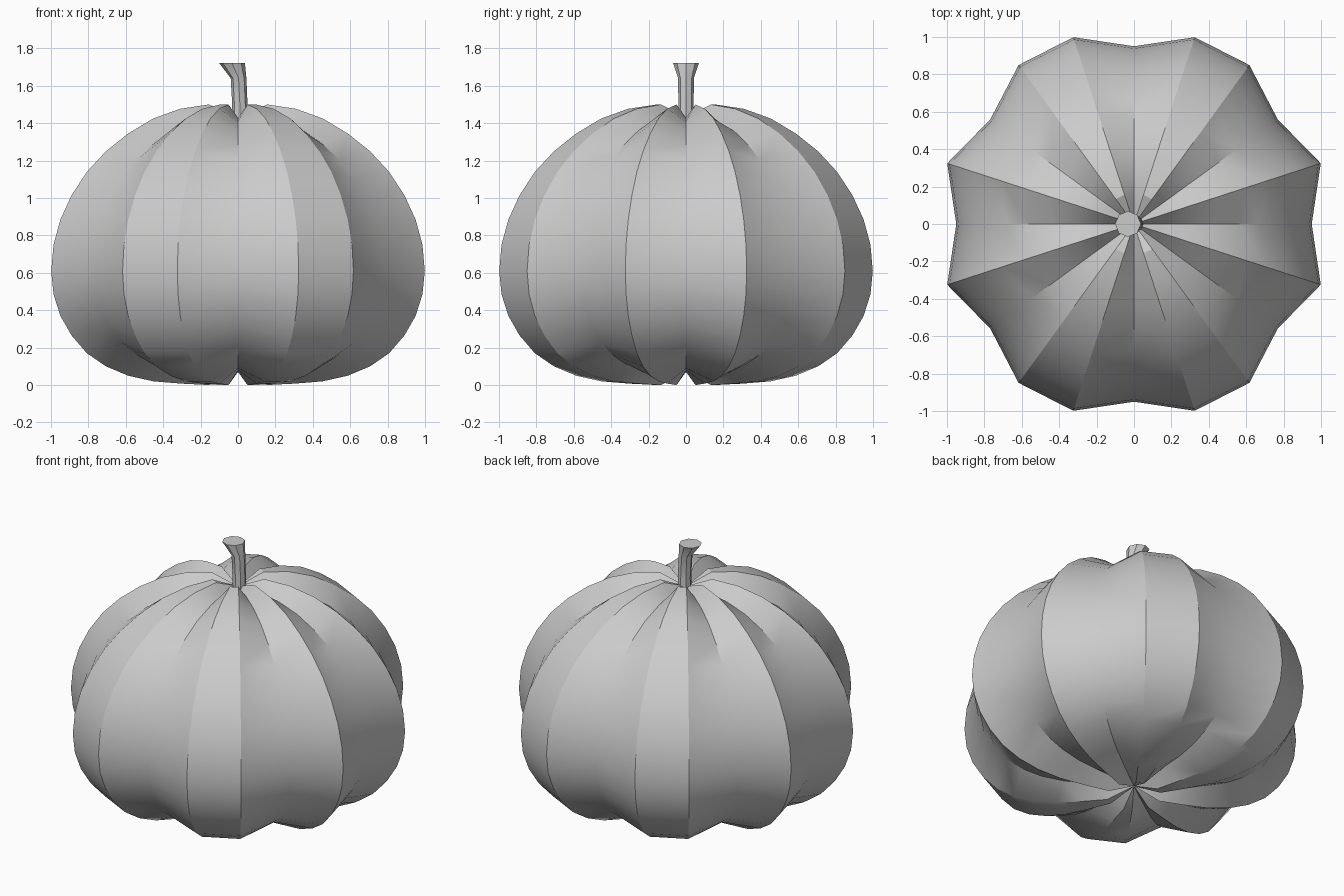
import bpy, bmesh
from math import sin, cos, pi, radians

if "Cube" in bpy.data.objects:
    bpy.data.objects.remove(bpy.data.objects["Cube"])


def loft(name, rings, caps):
    """Skin a list of rings (a one-point ring is a pole)."""
    bm = bmesh.new()
    rows = [[bm.verts.new(p) for p in ring] for ring in rings]
    for a, b in zip(rows, rows[1:]):
        n = max(len(a), len(b))
        for i in range(n):
            j = (i + 1) % n
            if len(a) == 1:
                bm.faces.new((a[0], b[j], b[i]))
            elif len(b) == 1:
                bm.faces.new((a[i], a[j], b[0]))
            else:
                bm.faces.new((a[i], a[j], b[j], b[i]))
    if caps:
        bm.faces.new(rows[0][::-1])
        bm.faces.new(rows[-1])
    bmesh.ops.recalc_face_normals(bm, faces=bm.faces)
    mesh = bpy.data.meshes.new(name)
    bm.to_mesh(mesh)
    bm.free()
    ob = bpy.data.objects.new(name, mesh)
    bpy.context.collection.objects.link(ob)
    bpy.ops.object.select_all(action='DESELECT')
    ob.select_set(True)
    bpy.context.view_layer.objects.active = ob
    bpy.ops.object.shade_smooth_by_angle(angle=radians(30))
    return ob


# Pumpkin body: 20 columns, some pulled towards the centre as grooves
SEGS, MID = 20, 0.75
GROOVES = {0, 2, 5, 8, 10, 12, 15, 18}
heights = [0.0, 0.008, 0.02, 0.05, 0.10, 0.17, 0.265, 0.37, 0.485, 0.61,
           0.75, 0.885, 1.015, 1.14, 1.25, 1.345, 1.425, 1.477, 1.50]
rings = [[(0, 0, 0.07)]]
for i, z in enumerate(heights, 1):
    r = 1.05 * sin(pi * i / 20)
    ring = []
    for k in range(SEGS):
        s = 0.905 if k in GROOVES else 1.0
        a = 2 * pi * k / SEGS
        ring.append((s * r * cos(a), s * r * sin(a), MID + s * (z - MID)))
    rings.append(ring)
rings.append([(0, 0, 1.43)])
loft("pumpkin_body", rings, False)

# Stem: eight-sided, flared and leaning at the top (x centre, z, radius)
stem = [(0.01, 1.38, 0.042), (0.01, 1.50, 0.041),
        (0.003, 1.64, 0.042), (-0.032, 1.722, 0.069)]
loft("stem", [[(x + r * cos(k * pi / 4), r * sin(k * pi / 4), z)
               for k in range(8)] for x, z, r in stem], True)
